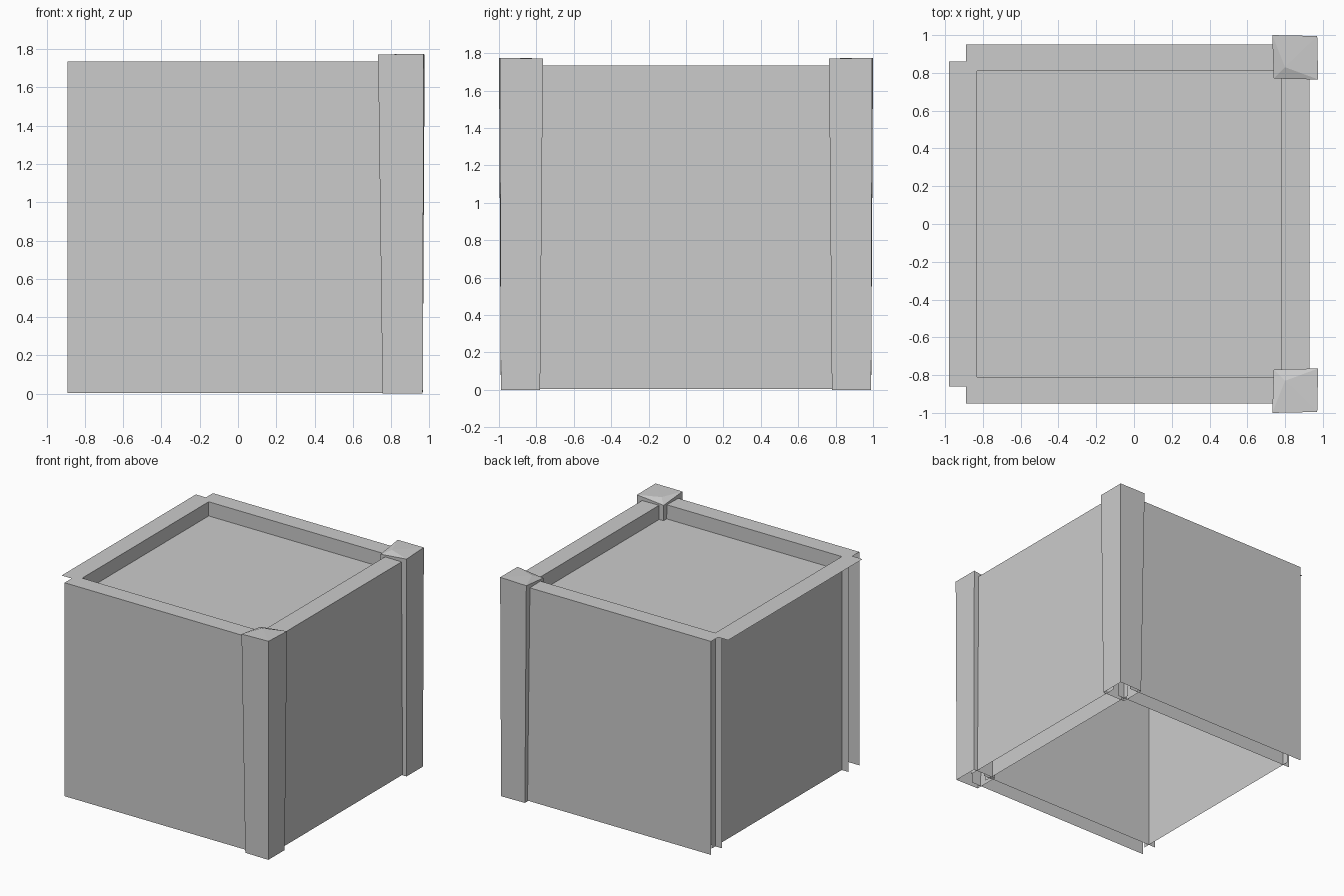
import bpy
import bmesh

if "Cube" in bpy.data.objects:
    bpy.data.objects.remove(bpy.data.objects["Cube"], do_unlink=True)

GREY = 0.6
mat = bpy.data.materials.new("plain grey")
mat.use_nodes = True
mat.diffuse_color = (GREY, GREY, GREY, 1)
mat.node_tree.nodes["Principled BSDF"].inputs["Base Color"].default_value = (GREY, GREY, GREY, 1)

# Main dimensions of the crate
CX = -0.025                # centre of the box in x
IN_X, IN_Y = 0.805, 0.81   # half size inside the walls
OUT_X, OUT_Y = 0.955, 0.95 # half size outside the walls
END_X, END_Y = 0.865, 0.86 # half length of the wall sheets
BASE, RIM, PANEL = 0.005, 1.735, 1.62


def finish(name, bm):
    mesh = bpy.data.meshes.new(name)
    bm.to_mesh(mesh)
    bm.free()
    mesh.materials.append(mat)
    obj = bpy.data.objects.new(name, mesh)
    bpy.context.collection.objects.link(obj)
    return obj


def sheet(name, corners):
    bm = bmesh.new()
    bm.faces.new([bm.verts.new(c) for c in corners])
    return finish(name, bm)


def wall(name, a, b):
    """Upright sheet from plan point a to b, facing right of that direction."""
    (ax, ay), (bx, by) = a, b
    sheet(name, [(CX + ax, ay, BASE), (CX + bx, by, BASE), (CX + bx, by, RIM), (CX + ax, ay, RIM)])


# Wall sheets: an outer and an inner skin, open at the ends and below
wall("front_outer_wall", (-END_X, -OUT_Y), (END_X, -OUT_Y))
wall("back_outer_wall", (END_X, OUT_Y), (-END_X, OUT_Y))
wall("left_outer_wall", (OUT_X, -END_Y), (OUT_X, END_Y))
wall("front_inner_wall", (END_X, -IN_Y), (-END_X, -IN_Y))
wall("back_inner_wall", (-END_X, IN_Y), (END_X, IN_Y))
wall("left_inner_wall", (IN_X, END_Y), (IN_X, -END_Y))
wall("right_inner_wall", (-IN_X, -END_Y), (-IN_X, END_Y))

# Recessed top panel
sheet("top_panel", [(CX + sx * IN_X, sy * IN_Y, PANEL) for sx, sy in ((-1, -1), (1, -1), (1, 1), (-1, 1))])

# Flat rim with notched corners around the recess
bm = bmesh.new()
outline = []
for sx, sy in ((1, 1), (-1, 1), (-1, -1), (1, -1)):
    notch = [(OUT_X, END_Y), (END_X, END_Y), (END_X, OUT_Y)]
    if sx * sy < 0:
        notch.reverse()
    outline += [(sx * x, sy * y) for x, y in notch]
opening = [(IN_X, IN_Y), (-IN_X, IN_Y), (-IN_X, -IN_Y), (IN_X, -IN_Y)]
edges = []
for loop in (outline, opening):
    vs = [bm.verts.new((CX + x, y, RIM)) for x, y in loop]
    edges += [bm.edges.new((v, vs[i - 1])) for i, v in enumerate(vs)]
bmesh.ops.triangle_fill(bm, edges=edges, use_beauty=True, normal=(0, 0, 1))
for f in bm.faces:
    f.normal_update()
    if f.normal.z < 0:
        f.normal_flip()
finish("top_rim", bm)


# Corner posts: slightly flared, hollow, with a cap that sinks to the inner corner
def post(name, side):
    bottom = [(0.755, 0.78), (0.965, 0.78), (0.965, 0.99), (0.755, 0.985)]
    top = [(0.74, 0.77, 1.745), (0.975, 0.765, 1.77), (0.97, 0.995, 1.775), (0.732, 1.0, 1.772)]
    bm = bmesh.new()
    low = [bm.verts.new((x, side * y, 0)) for x, y in bottom]
    high = [bm.verts.new((x, side * y, z)) for x, y, z in top]
    for i in range(4):
        bm.faces.new((low[i - 1], low[i], high[i], high[i - 1]))
    # Cap folded along its diagonal
    hub = bm.verts.new((0.80, side * 0.83, 1.773))
    for i in range(4):
        bm.faces.new((high[i - 1], high[i], hub))
    bmesh.ops.recalc_face_normals(bm, faces=bm.faces)
    if hub.normal.z < 0:
        bmesh.ops.reverse_faces(bm, faces=bm.faces)
    finish(name, bm)


post("front_left_post", -1)
post("back_left_post", 1)
